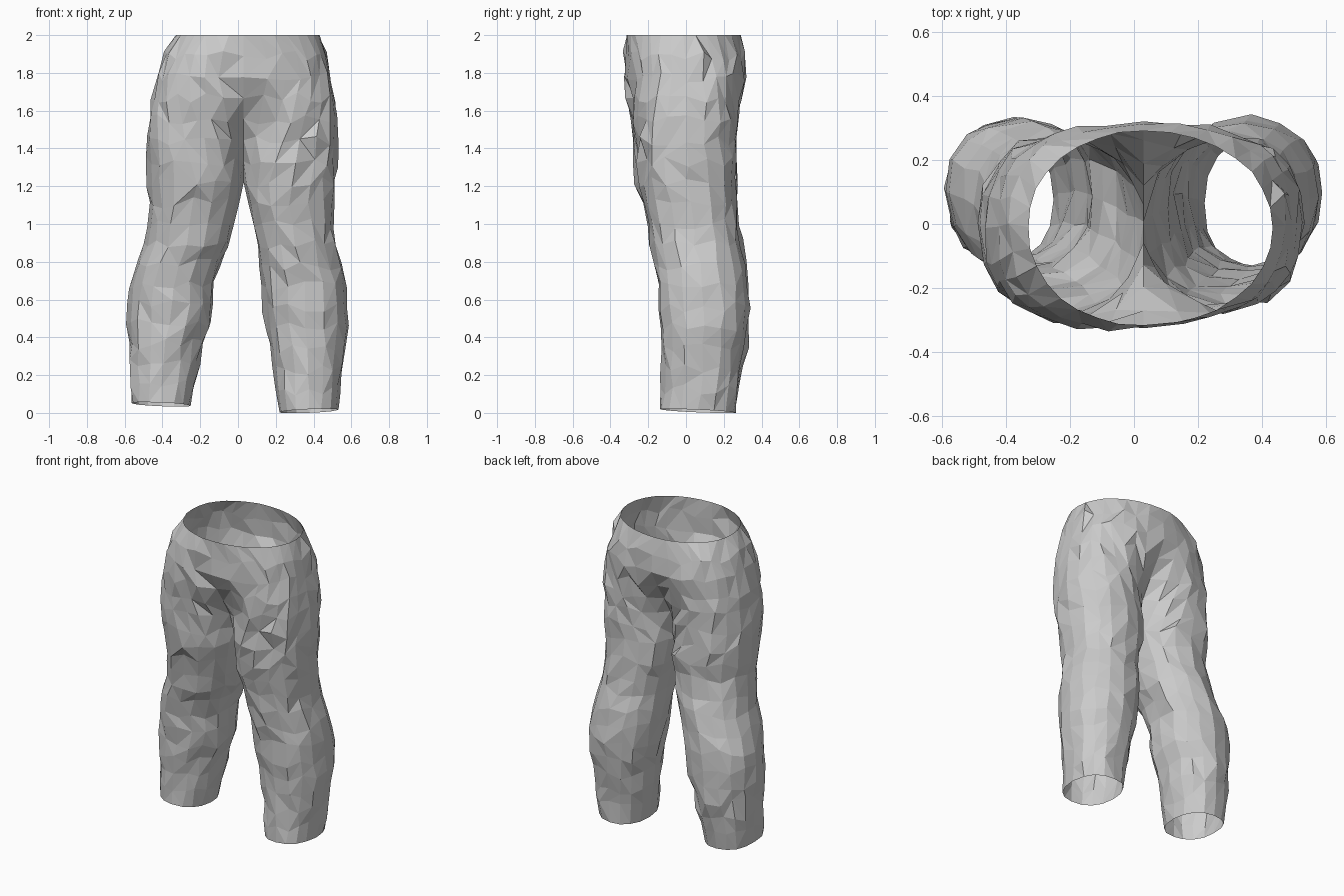
import bpy, bmesh, math, random

if "Cube" in bpy.data.objects:
    bpy.data.objects.remove(bpy.data.objects["Cube"])

random.seed(11)
SEAM, CROTCH, YOKE = 0.03, 1.22, 1.76
SIDES = 16                      # points around one leg

# leg profiles: z, outer x, inner x, front y, back y
LEFT = [
    (0.045, -0.565, -0.25, -0.115, 0.265), (0.3, -0.58, -0.20, -0.115, 0.315),
    (0.5, -0.585, -0.14, -0.135, 0.34), (0.7, -0.575, -0.12, -0.145, 0.325),
    (0.9, -0.495, -0.05, -0.185, 0.295), (1.1, -0.465, 0.00, -0.225, 0.265),
    (1.22, -0.475, 0.03, -0.265, 0.275), (1.4, -0.485, 0.03, -0.31, 0.295),
    (1.7, -0.455, 0.03, -0.355, 0.32), (1.85, -0.40, 0.03, -0.335, 0.32),
    (2.0, -0.33, 0.03, -0.315, 0.29)]
RIGHT = [
    (0.01, 0.53, 0.22, -0.14, 0.265), (0.3, 0.565, 0.18, -0.125, 0.295),
    (0.5, 0.585, 0.14, -0.14, 0.335), (0.7, 0.575, 0.125, -0.155, 0.325),
    (0.9, 0.515, 0.10, -0.185, 0.285), (1.1, 0.505, 0.05, -0.215, 0.265),
    (1.22, 0.52, 0.03, -0.245, 0.265), (1.4, 0.53, 0.03, -0.285, 0.285),
    (1.7, 0.515, 0.03, -0.305, 0.32), (1.85, 0.48, 0.03, -0.305, 0.32),
    (2.0, 0.43, 0.03, -0.315, 0.29)]


def sample(table, z):
    z = min(max(z, table[0][0]), table[-1][0])
    for a, b in zip(table, table[1:]):
        if z <= b[0]:
            f = (z - a[0]) / (b[0] - a[0])
            return [p + (q - p) * f for p, q in zip(a[1:], b[1:])]


def spow(v, e):
    return math.copysign(abs(v) ** e, v)


def section(table, z, i):
    """Point i of one side: a full leg loop that opens into half a waist loop."""
    xo, xi, yf, yb = sample(table, z)
    cy, ry = (yf + yb) / 2, (yb - yf) / 2
    a = 2 * math.pi * i / SIDES
    lx = (xo + xi) / 2 - (xo - xi) / 2 * spow(math.cos(a), 0.88)
    ly = cy - ry * spow(math.sin(a), 0.88)
    e = 0.8 if z < 1.9 else 0.95
    wx = SEAM + (xo - SEAM) * spow(math.sin(a / 2), e)
    wy = cy - ry * spow(math.cos(a / 2), e)
    t = min(max((z - CROTCH) / (YOKE - CROTCH), 0), 1)
    return lx + (wx - lx) * t, ly + (wy - ly) * t


def crumple(x, y, z, rim):
    """Cloth wrinkles: random facets and a diagonal lap across the front."""
    k = 0.25 if rim else 1.0
    x += random.uniform(-0.010, 0.010) * k
    y += random.uniform(-0.011, 0.011) * k
    if not rim:
        if y < -0.2 and -0.12 < x < 0.45:
            d = z - (1.79 - 0.7 * (x + 0.11))
            if -0.1 < d < 0:
                y += 0.018
            elif 0 <= d < 0.1:
                y -= 0.01
        z += random.uniform(-0.03, 0.03)
    return x, y, z


bm = bmesh.new()


def add_vert(x, y, z, rim=False):
    return bm.verts.new(crumple(x, y, z, rim))


def skin(lower, upper):
    """Triangulated strip between two rows, with varied diagonals."""
    for i in range(SIDES):
        a, b, c, d = lower[i], lower[i + 1], upper[i + 1], upper[i]
        tris = [(a, b, c), (a, c, d)] if random.random() < 0.5 else [(a, b, d), (b, c, d)]
        for tri in tris:
            if len(set(tri)) == 3 and bm.faces.get(tri) is None:
                bm.faces.new(tri)


# hips and seat: both sides share the centre seam
N_UP, N_LOW = 7, 11
hips = {"l": [], "r": []}
for k in range(N_UP + 1):
    z = CROTCH + (2.0 - CROTCH) * k / N_UP
    rim = k == N_UP
    ends = []
    for i in (0, SIDES):
        yl, yr = section(LEFT, z, i)[1], section(RIGHT, z, i)[1]
        ends.append(bm.verts.new((SEAM, (yl + yr) / 2, z)))
        if k == 0:
            ends.append(ends[0])
            break
    for key, table in (("l", LEFT), ("r", RIGHT)):
        mid = [add_vert(*section(table, z, i), z, rim) for i in range(1, SIDES)]
        hips[key].append([ends[0]] + mid + [ends[1]])
for rows in hips.values():
    for lower, upper in zip(rows, rows[1:]):
        skin(lower, upper)

# legs: closed tubes from the hem up to the crotch
for key, table in (("l", LEFT), ("r", RIGHT)):
    rows = []
    for k in range(N_LOW):
        hem = table[0][0]
        z = hem + (CROTCH - hem) * k / N_LOW
        ring = []
        for i in range(SIDES):
            x, y = section(table, z, i)
            dz = -0.012 * math.sin(2 * math.pi * i / SIDES + 2.5) if k == 0 else 0
            ring.append(add_vert(x, y, max(z + dz, 0), k == 0))
        rows.append(ring + ring[:1])
    rows.append(hips[key][0])
    for lower, upper in zip(rows, rows[1:]):
        skin(lower, upper)

bmesh.ops.recalc_face_normals(bm, faces=bm.faces)
# keep the outside facing out
bm.faces.ensure_lookup_table()
outer = max(bm.faces, key=lambda f: f.calc_center_median().x)
if outer.normal.x < 0:
    bmesh.ops.reverse_faces(bm, faces=bm.faces)

mesh = bpy.data.meshes.new("trousers")
bm.to_mesh(mesh)
bm.free()
bpy.context.collection.objects.link(bpy.data.objects.new("trousers", mesh))
